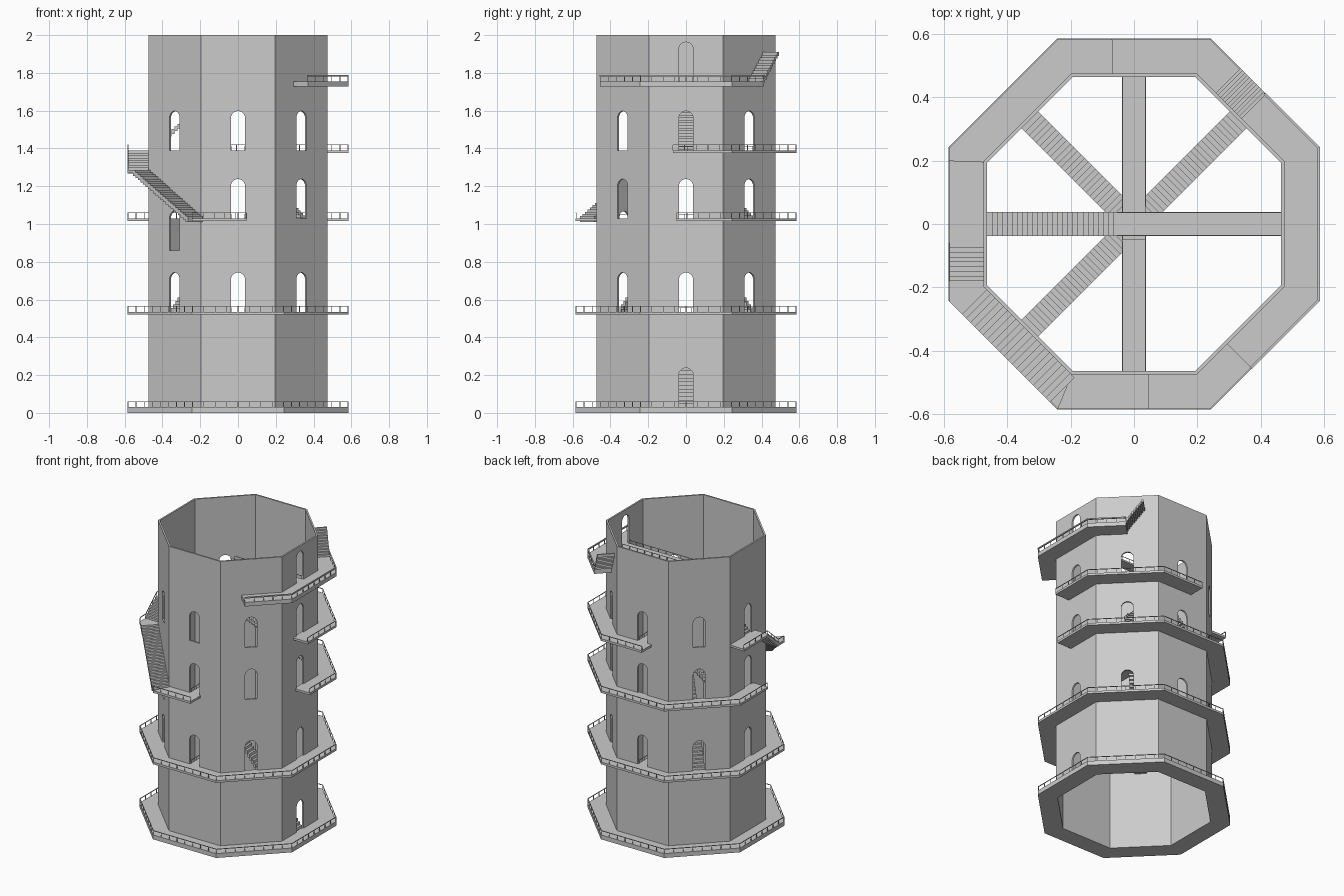
import bpy, bmesh, math
from mathutils import Vector

if "Cube" in bpy.data.objects:
    bpy.data.objects.remove(bpy.data.objects["Cube"], do_unlink=True)

stone = bpy.data.materials.new("grey_stone")
stone.use_nodes = True
GREY = (0.6, 0.6, 0.6, 1)
stone.diffuse_color = GREY
stone.node_tree.nodes["Principled BSDF"].inputs["Base Color"].default_value = GREY

TAN = math.tan(math.pi / 8)
WALL, INNER, EDGE = 0.475, 0.464, 0.585      # apothems of wall and walkway
FULL = 9                                     # "as far as the corner"
E, NE, N, NW, W, SW, S, SE = range(8)
FLOOR = [0.03, 0.535, 1.03, 1.39, 1.755]


def at(face, a, t, z=0.0):
    """Point on a face: distance a outward, t sideways, clipped at the mitre."""
    t = max(-a * TAN, min(a * TAN, t))
    ang = face * math.pi / 4
    return Vector((a * math.cos(ang) - t * math.sin(ang),
                   a * math.sin(ang) + t * math.cos(ang), z))


def prism(bm, bottom, offset):
    low = [bm.verts.new(p) for p in bottom]
    high = [bm.verts.new(p + offset) for p in bottom]
    bm.faces.new(low[::-1])
    bm.faces.new(high)
    for i in range(len(low)):
        j = (i + 1) % len(low)
        bm.faces.new((low[i], low[j], high[j], high[i]))


def bar(bm, p, q, w, h):
    """Beam from p to q, width w, with its top h above the line."""
    d = q - p
    side = Vector((-d.y, d.x, 0)).normalized() * w / 2
    prism(bm, [p - side, q - side, q + side, p + side], Vector((0, 0, h)))


def finish(name, bm):
    bmesh.ops.recalc_face_normals(bm, faces=bm.faces)
    mesh = bpy.data.meshes.new(name)
    bm.to_mesh(mesh)
    bm.free()
    mesh.materials.append(stone)
    obj = bpy.data.objects.new(name, mesh)
    bpy.context.collection.objects.link(obj)
    return obj


def slab(bm, face, t0, t1, z, thick):
    prism(bm, [at(face, WALL - 0.002, t0, z - thick), at(face, EDGE, t0, z - thick),
               at(face, EDGE, t1, z - thick), at(face, WALL - 0.002, t1, z - thick)],
          Vector((0, 0, thick)))


def rail(bm, p, q, height=0.027, thick=0.004):
    """Hand rail on evenly spaced posts."""
    up = Vector((0, 0, height))
    bar(bm, p + up, q + up, thick, thick)
    count = max(1, round((q - p).length / 0.06))
    side = (q - p).normalized() * 0.0015
    for i in range(count + 1):
        c = p.lerp(q, i / count)
        bar(bm, c - side, c + side, 0.003, height)


def stair(bm, p, q, width, steps, thick=0.03):
    """Solid treads climbing from p to q."""
    for i in range(steps):
        a, b = p.lerp(q, i / steps), p.lerp(q, (i + 1) / steps)
        a.z = b.z = p.z + (q.z - p.z) * (i + 1) / steps - thick
        bar(bm, a, b, width, thick)


# Octagonal wall
bm = bmesh.new()
rings = [[bm.verts.new(at(f, a, FULL, z)) for f in range(8)]
         for a, z in ((WALL, 0), (WALL, 2), (INNER, 2), (INNER, 0))]
for r in range(4):
    lo, hi = rings[r], rings[(r + 1) % 4]
    for i in range(8):
        j = (i + 1) % 8
        bm.faces.new((lo[i], lo[j], hi[j], hi[i]))
wall = finish("tower_wall", bm)

# Arched doorways cut through the wall
bm = bmesh.new()
doors = [(f, FLOOR[l]) for f in range(8) for l in (1, 2, 3) if (f, l) != (SW, 2)]
doors += [(E, FLOOR[0]), (E, FLOOR[4]), (SW, 0.86)]
HALF, SPRING = 0.038, 0.17
for face, z in doors:
    outline = [(-HALF, 0), (HALF, 0)]
    outline += [(HALF * math.cos(k * math.pi / 10), SPRING + HALF * math.sin(k * math.pi / 10))
                for k in range(11)]
    prism(bm, [at(face, 0.44, t, z + h) for t, h in outline],
          at(face, 0.06, 0))
cutter = finish("doorway_cutter", bm)
cutter.hide_render = True
cut = wall.modifiers.new("doorways", "BOOLEAN")
cut.operation, cut.solver, cut.object = "DIFFERENCE", "EXACT", cutter
bpy.context.view_layer.objects.active = wall
bpy.ops.object.modifier_apply(modifier=cut.name)
bpy.data.objects.remove(cutter, do_unlink=True)

# Walkways around the outside: face, start and end on that face
ring = [(f, -FULL, FULL) for f in range(8)]
walkways = {
    "ground_walkway": (FLOOR[0], 0.03, ring),
    "second_walkway": (FLOOR[1], 0.015, ring),
    "third_walkway": (FLOOR[2], 0.015,
                      [(E, -0.05, FULL)] + ring[NE:W] + [(W, -FULL, 0.06), (S, -FULL, 0.045)]),
    "fourth_walkway": (FLOOR[3], 0.015,
                       [(E, -0.07, FULL), ring[NE], (N, -FULL, 0.07), (W, -0.2, 0.06)]),
    "top_walkway": (FLOOR[4], 0.028, [(SE, -0.06, FULL), ring[E], (NE, -FULL, 0.0)]),
}
for name, (z, thick, parts) in walkways.items():
    bm, rails = bmesh.new(), bmesh.new()
    for face, t0, t1 in parts:
        slab(bm, face, t0, t1, z, thick)
        rail(rails, at(face, EDGE - 0.003, t0, z), at(face, EDGE - 0.003, t1, z),
             thick=0.008 if z > 1.5 else 0.004)
    finish(name, bm)
    finish(name + "_railing", rails)

# Outside stairs
MID, WIDE = (WALL + EDGE) / 2, EDGE - WALL
LANDING = 1.285
bm = bmesh.new()
stair(bm, at(SW, MID, 0.21, FLOOR[2]), at(SW, MID, -0.2, LANDING), WIDE, 22)
stair(bm, at(W, MID, 0.18, LANDING), at(W, MID, 0.06, FLOOR[3]), WIDE, 8)
slab(bm, SW, -FULL, -0.2, LANDING, 0.015)
slab(bm, W, 0.18, FULL, LANDING, 0.015)
rail(bm, at(W, EDGE - 0.003, FULL, LANDING), at(W, EDGE - 0.003, 0.18, LANDING))
rail(bm, at(W, EDGE - 0.003, 0.18, LANDING), at(W, EDGE - 0.003, 0.06, FLOOR[3]))
finish("outer_stairs", bm)

bm = bmesh.new()
stair(bm, at(NE, MID, -0.005, FLOOR[4]), at(NE, MID, 0.11, 1.91), WIDE, 11, 0.02)
finish("top_outer_stairs", bm)

# Inside stairs from a doorway up to the centre
WAY = 0.075
for name, face, low, high in (("ground_inner_stairs", E, 0, 1), ("southwest_inner_stairs", SW, 1, 2),
                              ("northwest_inner_stairs", NW, 1, 2),
                              ("northeast_inner_stairs", NE, 2, 3), ("west_inner_stairs", W, 3, 4)):
    bm = bmesh.new()
    stair(bm, at(face, INNER, 0, FLOOR[low]), at(face, 0.05, 0, FLOOR[high]), WAY, 26, 0.025)
    finish(name, bm)

# Inside bridges, with low rails
for name, face, start, level in (("second_bridge", S, INNER, 1), ("third_bridge", S, INNER, 2),
                                 ("fourth_bridge", N, INNER, 3), ("top_bridge", E, INNER, 4)):
    bm = bmesh.new()
    z = FLOOR[level]
    far = (at(face, start, 0, z - 0.012))
    near = at((face + 4) % 8, INNER if level == 1 else 0.05, 0, z - 0.012)
    bar(bm, far, near, WAY, 0.012)
    side = Vector((-(near - far).y, (near - far).x, 0)).normalized() * (WAY / 2 - 0.002)
    lift = Vector((0, 0, 0.012))
    for s in (-side, side):
        rail(bm, far + s + lift, near + s + lift, 0.02, 0.003)
    finish(name, bm)
